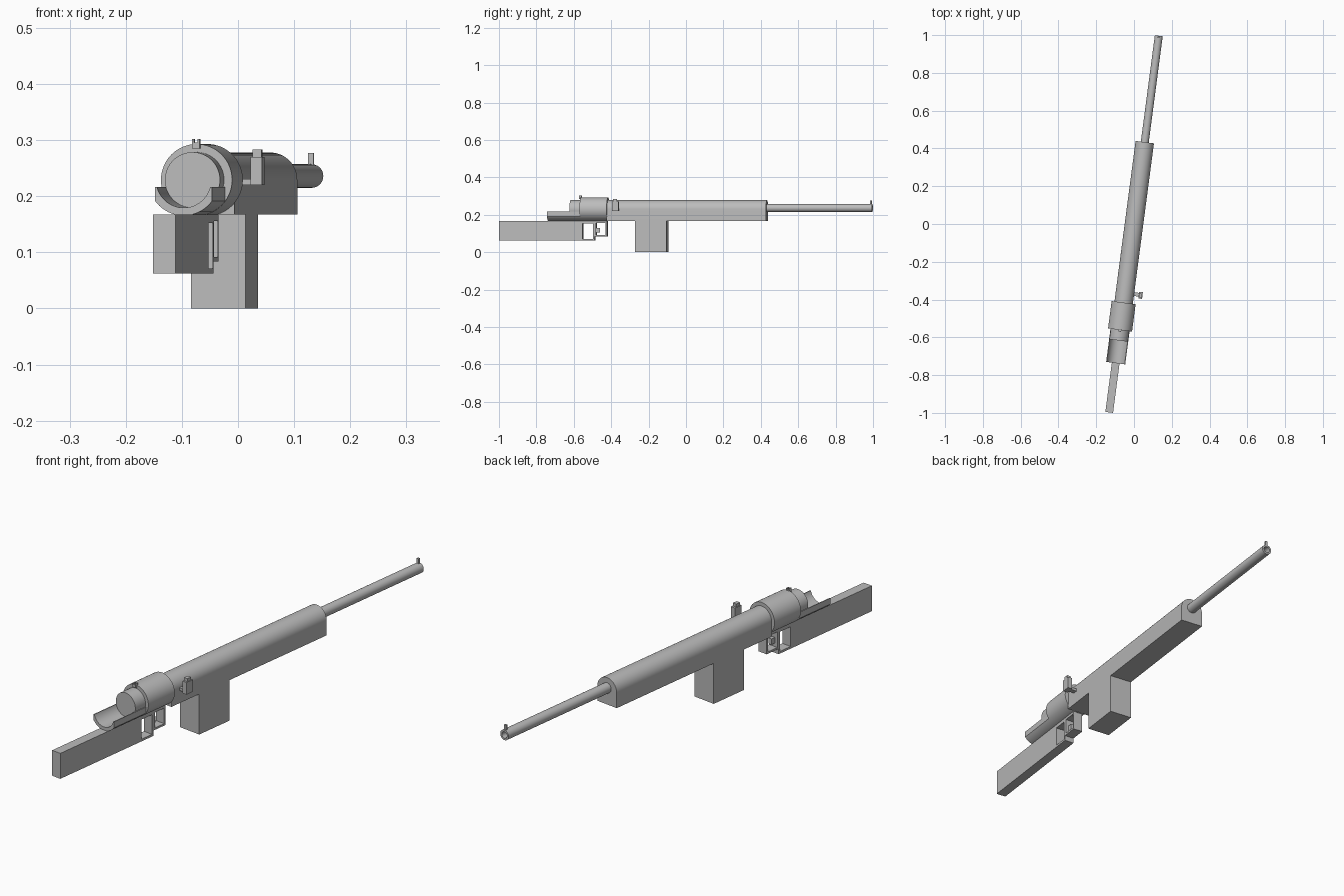
import bpy, bmesh
from math import radians, cos, sin, pi, asin
from mathutils import Vector

cube = bpy.data.objects.get("Cube")
if cube:
    bpy.data.objects.remove(cube, do_unlink=True)

HEADING = radians(-7.5)   # the whole model is turned a little about z
AXIS_Z = 0.229            # height of the receiver axis
HALF = 0.049              # half width of the body

grey = bpy.data.materials.new("grey_metal")
grey.use_nodes = True
grey.diffuse_color = (0.5, 0.5, 0.5, 1)
grey.node_tree.nodes["Principled BSDF"].inputs["Base Color"].default_value = (0.5, 0.5, 0.5, 1)


def finish(name, bm):
    bmesh.ops.recalc_face_normals(bm, faces=bm.faces)
    mesh = bpy.data.meshes.new(name)
    bm.to_mesh(mesh)
    bm.free()
    mesh.materials.append(grey)
    obj = bpy.data.objects.new(name, mesh)
    bpy.context.collection.objects.link(obj)
    obj.rotation_euler.z = HEADING
    return obj


def extrude(name, profile, y0, y1):
    """Extrude an (x, z) profile along the length of the model."""
    bm = bmesh.new()
    face = bm.faces.new([bm.verts.new((x, y0, z)) for x, z in profile])
    ext = bmesh.ops.extrude_face_region(bm, geom=[face], use_keep_orig=True)
    verts = [g for g in ext["geom"] if isinstance(g, bmesh.types.BMVert)]
    bmesh.ops.translate(bm, verts=verts, vec=(0, y1 - y0, 0))
    return finish(name, bm)


def box(name, x0, x1, y0, y1, z0, z1):
    return extrude(name, [(x0, z0), (x1, z0), (x1, z1), (x0, z1)], y0, y1)


def arc(r, a0, a1, n, z=AXIS_Z):
    return [(r * cos(a0 + (a1 - a0) * i / n), z + r * sin(a0 + (a1 - a0) * i / n))
            for i in range(n + 1)]


def cylinder(name, r, y0, y1, z=AXIS_Z):
    return extrude(name, arc(r, 0, 2 * pi, 64, z)[:-1], y0, y1)


def lathe(name, profile, z, steps=40):
    """Spin an (r, y) profile around the barrel axis."""
    bm = bmesh.new()
    verts = [bm.verts.new((r, y, z)) for r, y in profile]
    edges = [bm.edges.new(pair) for pair in zip(verts, verts[1:])]
    bmesh.ops.spin(bm, geom=verts + edges, cent=(0, 0, z), axis=(0, 1, 0),
                   angle=2 * pi, steps=steps, use_duplicate=False)
    bmesh.ops.remove_doubles(bm, verts=bm.verts, dist=1e-5)
    return finish(name, bm)


def cut(obj, cutter):
    mod = obj.modifiers.new("opening", "BOOLEAN")
    mod.operation, mod.solver, mod.object = "DIFFERENCE", "EXACT", cutter
    cutter.hide_render = True
    cutter.display_type = "WIRE"
    cutter.hide_set(True)


round_parts = []

# Body: rounded top, straight sides, square bottom
round_parts.append(extrude(
    "body", arc(HALF, 0, pi, 32) + [(-HALF, 0.167), (HALF, 0.167)], -0.422, 0.437))

# Barrel with an open bore
BARREL_Z = 0.236
round_parts.append(lathe("barrel", [(0, 0.9), (0.013, 0.9), (0.013, 1.005), (0.021, 1.005),
                                    (0.021, 0.43), (0, 0.43)], BARREL_Z))

# Receiver sleeve and the bolt inside it
round_parts.append(cylinder("receiver_sleeve", 0.064, -0.566, -0.42))
round_parts.append(cylinder("bolt", 0.0495, -0.622, -0.56))

# Open trough behind the sleeve
wide, rim = 0.051, 0.216
low = pi / 2 - asin(wide / 0.0635)
dip = asin((AXIS_Z - rim) / 0.0495)
outer = arc(0.0635, pi + low, 2 * pi - low, 20)
inner = arc(0.0495, 2 * pi - dip, pi + dip, 28)
round_parts.append(extrude(
    "trough", [(-wide, rim)] + outer + [(wide, rim)] + inner, -0.743, -0.56))

# Magazine
box("magazine", -HALF, HALF, -0.268, -0.1, 0, 0.168)

# Stock with the grip opening, then the trigger guard
stock = box("stock", -0.0205, 0.0205, -1.006, -0.49, 0.062, 0.167)
cut(stock, box("grip_cutter", -0.1, 0.1, -0.556, -0.498, 0.071, 0.152))
guard = box("trigger_guard", -0.0205, 0.0205, -0.49, -0.424, 0.084, 0.167)
cut(guard, box("guard_cutter", -0.1, 0.1, -0.483, -0.431, 0.092, 0.156))
box("trigger", -0.008, 0.008, -0.488, -0.464, 0.106, 0.13)

# Bolt handle on the left side
box("handle_arm", 0.04, 0.078, -0.378, -0.358, 0.22, 0.231)
box("handle_post", 0.074, 0.094, -0.388, -0.352, 0.22, 0.27)
box("handle_cap", 0.076, 0.092, -0.381, -0.361, 0.27, 0.283)

# Sights: a notched rear one and a front blade
box("rear_sight_base", -0.007, 0.007, -0.576, -0.562, 0.285, 0.296)
for side, name in ((-1, "right"), (1, "left")):
    x0, x1 = sorted((side * 0.003, side * 0.007))
    box("rear_sight_prong_" + name, x0, x1, -0.576, -0.562, 0.296, 0.302)
box("front_sight", -0.005, 0.005, 0.994, 1.002, 0.253, 0.277)

# Smooth the round parts, keeping edges sharp
bpy.ops.object.select_all(action="DESELECT")
for obj in round_parts:
    obj.select_set(True)
bpy.context.view_layer.objects.active = round_parts[0]
bpy.ops.object.shade_smooth_by_angle(angle=radians(30))
